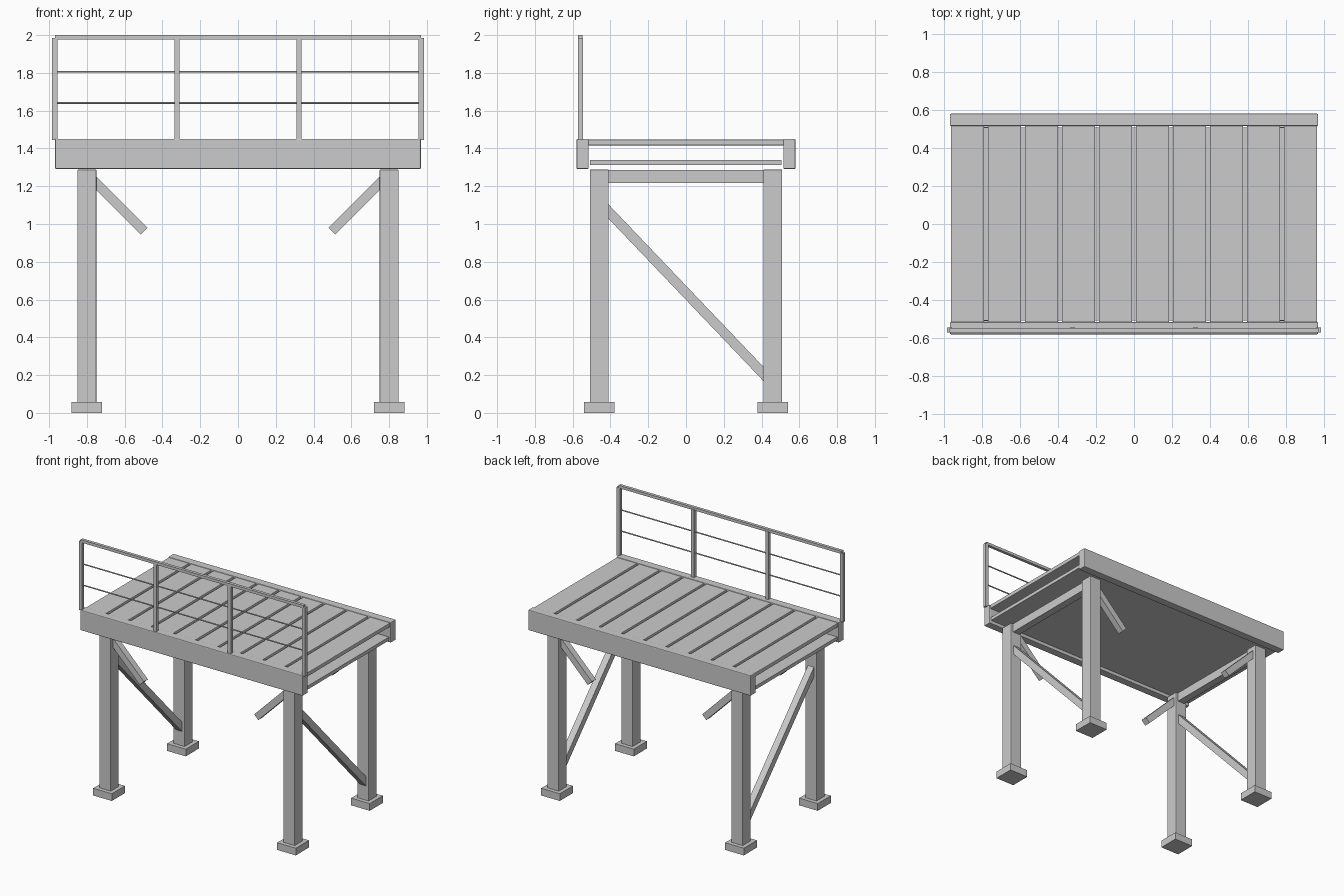
import bpy, bmesh
from mathutils import Vector, Matrix

if "Cube" in bpy.data.objects:
    bpy.data.objects.remove(bpy.data.objects["Cube"])


def make_object(name, bm, bevel=0.0):
    mesh = bpy.data.meshes.new(name)
    bm.to_mesh(mesh)
    bm.free()
    ob = bpy.data.objects.new(name, mesh)
    bpy.context.collection.objects.link(ob)
    if bevel:
        m = ob.modifiers.new("edge_bevel", 'BEVEL')
        m.width = bevel
        m.segments = 2
    return ob


def box(name, x0, x1, y0, y1, z0, z1, bevel=0.0):
    bm = bmesh.new()
    mat = Matrix.Translation(((x0 + x1) / 2, (y0 + y1) / 2, (z0 + z1) / 2))
    mat = mat @ Matrix.Diagonal((x1 - x0, y1 - y0, z1 - z0, 1))
    bmesh.ops.create_cube(bm, size=1, matrix=mat)
    return make_object(name, bm, bevel)


def bar(name, a, b, thick, sides=4):
    """Square bar or round rod running from a to b."""
    a, b = Vector(a), Vector(b)
    rot = (b - a).to_track_quat('Z', 'Y').to_matrix().to_4x4()
    mat = Matrix.Translation((a + b) / 2) @ rot
    bm = bmesh.new()
    if sides == 4:
        mat = mat @ Matrix.Diagonal((thick, thick, (b - a).length, 1))
        bmesh.ops.create_cube(bm, size=1, matrix=mat)
    else:
        bmesh.ops.create_cone(bm, cap_ends=True, segments=sides, radius1=thick / 2,
                              radius2=thick / 2, depth=(b - a).length, matrix=mat)
    return make_object(name, bm)


# legs, footings and short knee braces at each corner
for sx, xn in ((-1, "left"), (1, "right")):
    for sy, yn in ((-1, "front"), (1, "back")):
        x, y = 0.8 * sx, 0.459 * sy
        tag = f"{yn}_{xn}"
        box(f"leg_{tag}", x - .05, x + .05, y - .05, y + .05, 0.03, 1.288, 0.004)
        box(f"footing_{tag}", x - .081, x + .081, y - .081, y + .081, 0, 0.057)
        bar(f"knee_brace_{tag}", (0.785 * sx, y, 1.25), (0.4975 * sx, y, 0.9625), 0.05)

    # end cross beam and long diagonal brace
    x = 0.8 * sx
    box(f"cross_beam_{xn}", x - .03, x + .03, -0.42, 0.42, 1.217, 1.287)
    bar(f"diagonal_brace_{xn}", (x, -0.435, 1.092), (x, 0.435, 0.18), 0.052)

# long side beams
for s, n in ((-1, "front"), (1, "back")):
    y = 0.5475 * s
    box(f"side_beam_{n}", -0.968, 0.968, y - .032, y + .032, 1.291, 1.451, 0.006)

# deck planks and the sheet below them
PITCH = 0.1945
for i in range(10):
    x = (i - 4.5) * PITCH
    box(f"deck_plank_{i + 1}", x - .0875, x + .0875, -0.517, 0.517, 1.416, 1.447, 0.004)
box("under_deck_panel", -0.96, 0.96, -0.508, 0.506, 1.312, 1.339)

# front railing
for i in range(4):
    x = -0.97 + i * 1.94 / 3
    box(f"railing_post_{i + 1}", x - .0135, x + .0135, -0.571, -0.544, 1.445, 1.985)
box("railing_top", -0.97, 0.97, -0.571, -0.547, 1.978, 2.0)
for i, z in enumerate((1.64, 1.806)):
    bar(f"railing_rod_{i + 1}", (-0.965, -0.5575, z), (0.965, -0.5575, z), 0.01, 8)
